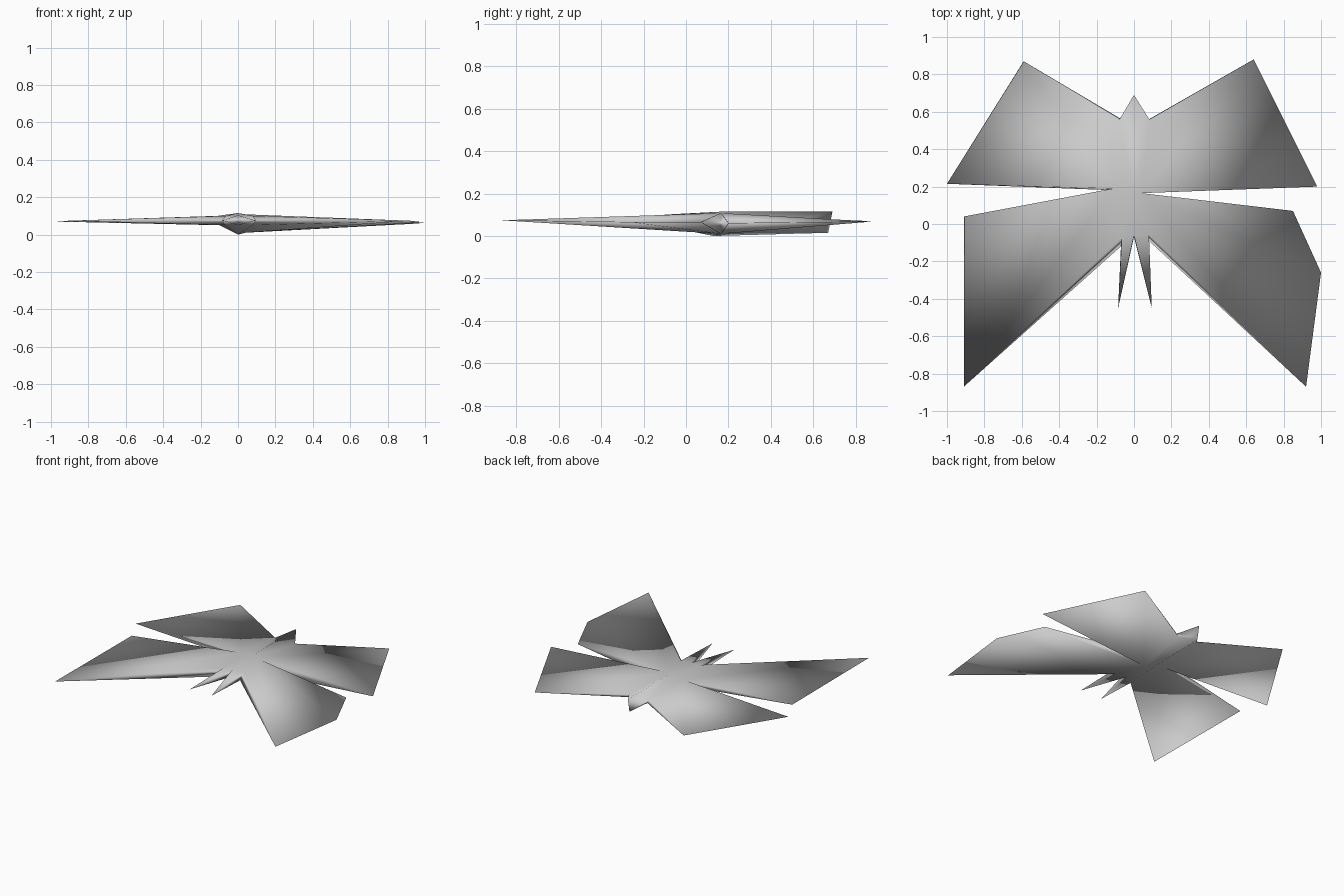
import bpy, bmesh

if "Cube" in bpy.data.objects:
    bpy.data.objects.remove(bpy.data.objects["Cube"])

# Colour
grey = bpy.data.materials.new("grey")
grey.diffuse_color = (0.6, 0.6, 0.6, 1)
grey.use_nodes = True
grey.node_tree.nodes["Principled BSDF"].inputs["Base Color"].default_value = grey.diffuse_color

# Body joints, counter-clockwise: (top point, bottom point)
joints = {
    "side_right": ((0.04, 0.165, 0.108), (0.04, 0.165, 0.01)),
    "rear_right": ((0.085, 0.555, 0.08), (0.08, 0.56, 0.06)),
    "tail": ((0.0, 0.69, 0.115), (0.0, 0.67, 0.015)),
    "rear_left": ((-0.08, 0.555, 0.08), (-0.075, 0.565, 0.06)),
    "side_left": ((-0.11, 0.19, 0.1), (-0.1, 0.18, 0.05)),
    "front_left": ((-0.065, -0.07, 0.1), (-0.07, -0.12, 0.05)),
    "front": ((0.0, -0.06, 0.103), (0.0, -0.07, 0.05)),
    "front_right": ((0.08, -0.055, 0.1), (0.08, -0.09, 0.05)),
}

# Thin outer corners of each wing and feeler: (start joint, end joint, pivot joint, corners)
limbs = [
    ("side_right", "rear_right", "side_right", [(0.98, 0.20, 0.06), (0.64, 0.88, 0.068)]),
    ("rear_left", "side_left", "side_left", [(-0.59, 0.87, 0.07), (-1.0, 0.215, 0.07)]),
    ("side_left", "front_left", "side_left", [(-0.91, 0.04, 0.07), (-0.91, -0.87, 0.074)]),
    ("front_left", "front", "front", [(-0.085, -0.45, 0.075)]),
    ("front", "front_right", "front", [(0.095, -0.45, 0.075)]),
    ("front_right", "side_right", "side_right",
     [(0.92, -0.87, 0.074), (1.0, -0.26, 0.065), (0.85, 0.07, 0.065)]),
]

bm = bmesh.new()
pairs = {n: [bm.verts.new(p) for p in ps] for n, ps in joints.items()}
hubs = [bm.verts.new((0, 0.17, 0.115)), bm.verts.new((0, 0.13, 0))]
names = list(joints)


def fan(pivot, ring):
    for a, b in zip(ring, ring[1:]):
        if pivot not in (a, b):
            bm.faces.new((pivot, a, b))


# Body, upper and lower shells
for side in (0, 1):
    ring = [pairs[n][side] for n in names]
    fan(hubs[side], ring + ring[:1])

# Wings and feelers, tapering to a thin edge
for start, end, pivot, corners in limbs:
    tips = [bm.verts.new(c) for c in corners]
    for side in (0, 1):
        fan(pairs[pivot][side], [pairs[start][side]] + tips + [pairs[end][side]])
    bm.faces.new((*pairs[start], tips[0]))
    bm.faces.new((*pairs[end], tips[-1]))

# Tail flanks
for n in ("rear_left", "rear_right"):
    bm.faces.new((pairs[n][0], pairs[n][1], pairs["tail"][1], pairs["tail"][0]))

bmesh.ops.recalc_face_normals(bm, faces=bm.faces)
for f in bm.faces:
    f.smooth = True
mesh = bpy.data.meshes.new("butterfly")
bm.to_mesh(mesh)
bm.free()
mesh.materials.append(grey)
bpy.context.collection.objects.link(bpy.data.objects.new("butterfly", mesh))
